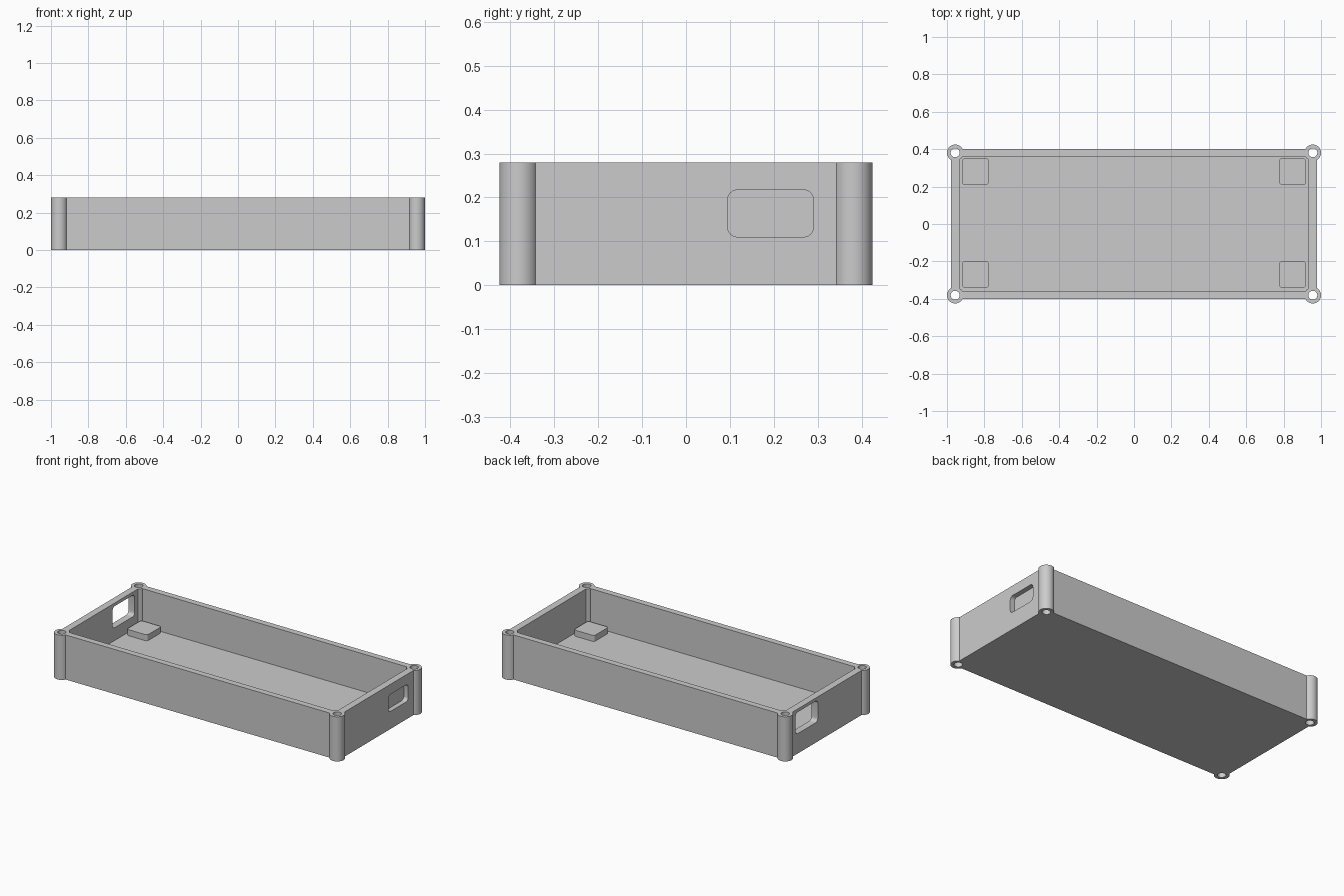
import bpy
import bmesh
from mathutils import Vector

HEIGHT = 0.28
FLOOR = 0.045
BOSS_X, BOSS_Y = 0.956, 0.381

old = bpy.data.objects.get("Cube")
if old:
    bpy.data.objects.remove(old, do_unlink=True)

grey = bpy.data.materials.new("plain grey")
grey.use_nodes = True
grey.diffuse_color = (0.6, 0.6, 0.6, 1)
grey.node_tree.nodes["Principled BSDF"].inputs["Base Color"].default_value = (0.6, 0.6, 0.6, 1)


def finish(name, bm):
    bmesh.ops.recalc_face_normals(bm, faces=bm.faces)
    mesh = bpy.data.meshes.new(name)
    bm.to_mesh(mesh)
    bm.free()
    mesh.materials.append(grey)
    obj = bpy.data.objects.new(name, mesh)
    bpy.context.collection.objects.link(obj)
    return obj


def block(name, low, high, axis=2, radius=0):
    """Box between two corners, with the edges along one axis rounded."""
    low, high = Vector(low), Vector(high)
    bm = bmesh.new()
    bmesh.ops.create_cube(bm, size=1)
    for v in bm.verts:
        v.co = (low + high) / 2 + v.co * (high - low)
    if radius:
        edges = [e for e in bm.edges
                 if abs((e.verts[0].co - e.verts[1].co).normalized()[axis]) > 0.9]
        bmesh.ops.bevel(bm, geom=edges, offset=radius, segments=6,
                        profile=0.5, affect="EDGES")
    return finish(name, bm)


def post(name, x, y, radius, low, high):
    """Upright cylinder."""
    bm = bmesh.new()
    bmesh.ops.create_cone(bm, cap_ends=True, segments=48, radius1=radius,
                          radius2=radius, depth=high - low)
    bmesh.ops.translate(bm, verts=bm.verts, vec=(x, y, (low + high) / 2))
    return finish(name, bm)


def combine(target, tool, operation):
    mod = target.modifiers.new(operation.lower(), "BOOLEAN")
    mod.operation = operation
    mod.solver = "EXACT"
    mod.object = tool
    bpy.context.view_layer.objects.active = target
    bpy.ops.object.modifier_apply(modifier=mod.name)
    bpy.data.objects.remove(tool, do_unlink=True)


# Open tray
tray = block("tray", (-0.978, -0.4, 0), (0.978, 0.4, HEIGHT))
combine(tray, block("cavity", (-0.934, -0.361, FLOOR), (0.934, 0.361, 0.4)), "DIFFERENCE")

# Screw bosses with through holes
corners = [(sx, sy) for sx in (-1, 1) for sy in (-1, 1)]
for sx, sy in corners:
    combine(tray, post("boss", sx * BOSS_X, sy * BOSS_Y, 0.044, 0, HEIGHT), "UNION")
for sx, sy in corners:
    combine(tray, post("hole", sx * BOSS_X, sy * BOSS_Y, 0.024, -0.1, 0.4), "DIFFERENCE")

# Open window in the right end, shallow recess in the left end
combine(tray, block("window", (-1.1, 0.09, 0.125), (-0.85, 0.31, 0.26), 0, 0.022), "DIFFERENCE")
combine(tray, block("recess", (0.948, 0.095, 0.11), (1.1, 0.29, 0.217), 0, 0.022), "DIFFERENCE")

# Support pads on the floor
parts = [tray]
for sx, sy in corners:
    x, y = sx * 0.848, sy * 0.275 + 0.005
    name = ("back" if sy > 0 else "front") + ("_left" if sx > 0 else "_right") + "_pad"
    parts.append(block(name, (x - 0.071, y - 0.071, FLOOR - 0.01),
                       (x + 0.071, y + 0.071, FLOOR + 0.038), 2, 0.015))

bpy.ops.object.select_all(action="DESELECT")
for part in parts:
    part.select_set(True)
bpy.context.view_layer.objects.active = tray
bpy.ops.object.shade_smooth_by_angle(angle=0.6)
